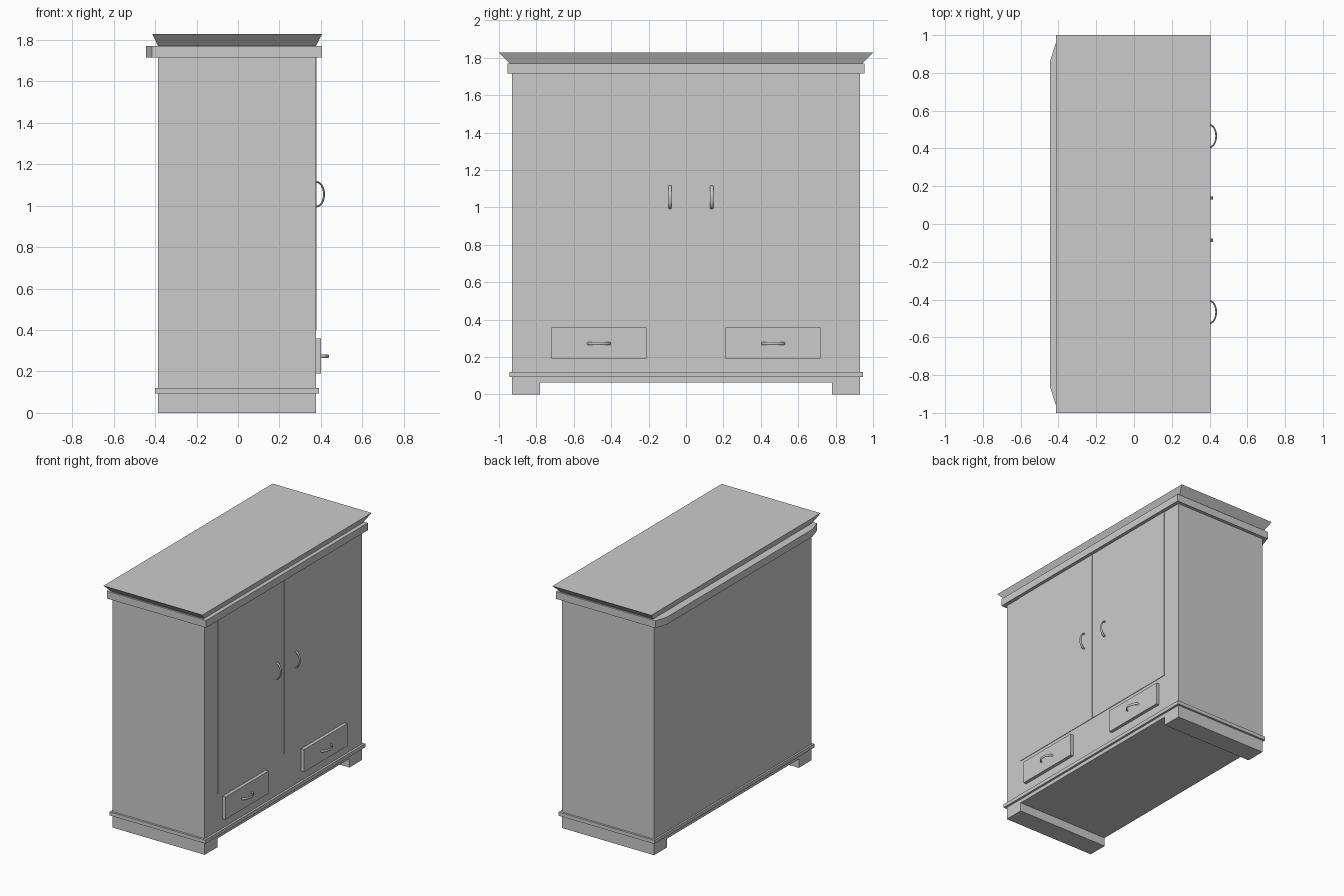
import bpy, bmesh, math

if "Cube" in bpy.data.objects:
    bpy.data.objects.remove(bpy.data.objects["Cube"])


def finish(name, bm):
    bmesh.ops.recalc_face_normals(bm, faces=bm.faces)
    mesh = bpy.data.meshes.new(name)
    bm.to_mesh(mesh)
    bm.free()
    ob = bpy.data.objects.new(name, mesh)
    bpy.context.collection.objects.link(ob)
    return ob


def loft(name, rings):
    """Skin a stack of equal-length closed rings and cap both ends."""
    bm = bmesh.new()
    rows = [[bm.verts.new(p) for p in ring] for ring in rings]
    n = len(rows[0])
    for a, b in zip(rows, rows[1:]):
        for i in range(n):
            bm.faces.new((a[i], a[(i + 1) % n], b[(i + 1) % n], b[i]))
    bm.faces.new(rows[0])
    bm.faces.new(rows[-1])
    return finish(name, bm)


def rect(x0, x1, y0, y1, z):
    return [(x0, y0, z), (x1, y0, z), (x1, y1, z), (x0, y1, z)]


def box(name, x0, x1, y0, y1, z0, z1):
    return loft(name, [rect(x0, x1, y0, y1, z0), rect(x0, x1, y0, y1, z1)])


def handle(name, x, y, z, upright):
    """Half-ellipse pull: swept oval section, vertical or horizontal."""
    rings = []
    for k in range(17):
        t = math.pi * k / 16
        ring = []
        for j in range(10):
            a = 2 * math.pi * j / 10
            r = 0.0045 * math.cos(a)
            out, along = (0.036 + r) * math.sin(t), (0.059 + r) * math.cos(t)
            w = 0.009 * math.sin(a)
            ring.append((x + out, y + w, z + along) if upright
                        else (x + out, y + along, z + w))
        rings.append(ring)
    ob = loft(name, rings)
    bpy.context.view_layer.objects.active = ob
    ob.select_set(True)
    bpy.ops.object.shade_smooth_by_angle(angle=math.radians(50))
    ob.select_set(False)


# Carcass with side feet: front profile extruded through the depth
half = [(0.93, 1.72), (0.93, 0), (0.78, 0), (0.78, 0.065)]
profile = half + [(-y, z) for y, z in reversed(half)]
loft("cabinet_body", [[(x, y, z) for y, z in profile] for x in (-0.387, 0.376)])

# Base moulding
box("base_moulding", -0.40, 0.392, -0.945, 0.945, 0.093, 0.12)

# Top moulding with clipped back corners
outline = [(0.405, 0.955), (-0.415, 0.955), (-0.445, 0.86)]
outline += [(x, -y) for x, y in reversed(outline)]
loft("top_moulding", [[(x, y, z) for x, y in outline] for z in (1.715, 1.77)])

# Flared crown
loft("crown", [rect(-0.385, 0.375, -0.94, 0.94, 1.768),
               rect(-0.413, 0.405, -1.0, 1.0, 1.828)])

# Doors, drawers and pulls on both sides
for side, s in (("left", -1), ("right", 1)):
    y0, y1 = sorted((s * 0.004, s * 0.78))
    box(side + "_door", 0.37, 0.38, y0, y1, 0.40, 1.716)
    y0, y1 = sorted((s * 0.21, s * 0.72))
    box(side + "_drawer", 0.37, 0.40, y0, y1, 0.19, 0.358)
    handle(side + "_door_handle", 0.379, 0.026 + s * 0.112, 1.055, True)
    handle(side + "_drawer_handle", 0.399, s * 0.466, 0.273, False)
